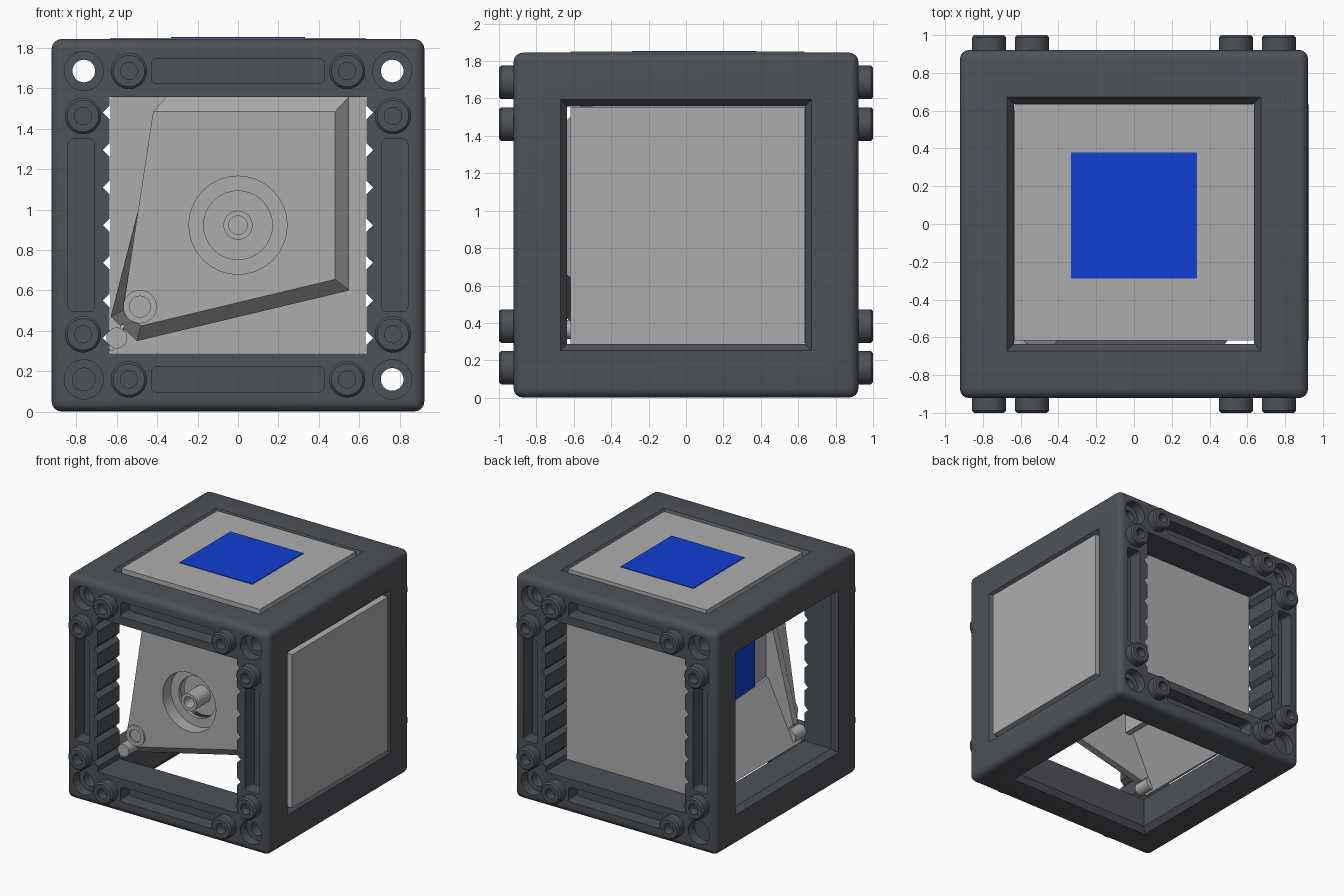
import bpy, bmesh, math
from mathutils import Matrix, Vector

if "Cube" in bpy.data.objects:
    bpy.data.objects.remove(bpy.data.objects["Cube"])

C = 0.923   # cube centre height
H = 0.922   # half size of the cube


def finish(name, bm, mat=None, smooth=True):
    bmesh.ops.recalc_face_normals(bm, faces=bm.faces[:])
    me = bpy.data.meshes.new(name)
    bm.to_mesh(me)
    bm.free()
    ob = bpy.data.objects.new(name, me)
    bpy.context.collection.objects.link(ob)
    if mat:
        me.materials.append(mat)
    if smooth:
        shade(ob)
    return ob


def select(ob):
    bpy.ops.object.select_all(action='DESELECT')
    ob.select_set(True)
    bpy.context.view_layer.objects.active = ob


def shade(ob):
    select(ob)
    bpy.ops.object.shade_smooth_by_angle(angle=math.radians(30))


def box(name, c, s, mat=None, bevel=0, seg=3, rot=None, edges=None):
    bm = bmesh.new()
    m = Matrix.Translation(c) @ (rot or Matrix()) @ Matrix.Diagonal((*s, 1))
    bmesh.ops.create_cube(bm, size=1, matrix=m)
    if bevel:
        es = [e for e in bm.edges if edges is None or
              abs((e.verts[0].co - e.verts[1].co).normalized()[edges]) > 0.9]
        bmesh.ops.bevel(bm, geom=es, offset=bevel, segments=seg, affect='EDGES', profile=0.5)
    return finish(name, bm, mat)


def loft(name, rings, mat=None):
    bm = bmesh.new()
    vs = [[bm.verts.new(p) for p in r] for r in rings]
    n = len(vs[0])
    for a, b in zip(vs, vs[1:]):
        for i in range(n):
            bm.faces.new((a[i], a[(i + 1) % n], b[(i + 1) % n], b[i]))
    bm.faces.new(vs[0])
    bm.faces.new(vs[-1][::-1])
    return finish(name, bm, mat)


def rod(name, x, z, r, y0, y1, mat=None):
    ring = [(x + r * math.cos(a), z + r * math.sin(a))
            for a in (math.tau * i / 32 for i in range(32))]
    return loft(name, [[(p, y, q) for p, q in ring] for y in (y0, y1)], mat)


def cut(ob, cutter):
    m = ob.modifiers.new('cut', 'BOOLEAN')
    m.operation, m.solver, m.object = 'DIFFERENCE', 'EXACT', cutter
    select(ob)
    bpy.ops.object.modifier_apply(modifier=m.name)
    bpy.data.objects.remove(cutter)


dark = bpy.data.materials.new('dark_grey')
dark.diffuse_color = (0.075, 0.083, 0.095, 1)
dark.use_nodes = True
dark.node_tree.nodes["Principled BSDF"].inputs["Base Color"].default_value = dark.diffuse_color
blue = bpy.data.materials.new('blue')
blue.diffuse_color = (0.005, 0.05, 0.65, 1)
blue.use_nodes = True
blue.node_tree.nodes["Principled BSDF"].inputs["Base Color"].default_value = blue.diffuse_color
grey = bpy.data.materials.new('light_grey')
grey.diffuse_color = (0.42, 0.42, 0.42, 1)
grey.use_nodes = True
grey.node_tree.nodes["Principled BSDF"].inputs["Base Color"].default_value = grey.diffuse_color

# Cube frame with square bores along all three axes
frame = box('cube_frame', (0, 0, C), (2 * H,) * 3, dark, bevel=0.05, seg=4)
for ax in range(3):
    s = [1.27] * 3
    s[ax] = 3
    cut(frame, box('bore', (0, 0, C), s))

# Chamfered window rims on the sides, top and bottom
for ax in (0, 2):
    for sg in (-1, 1):
        rings = []
        for w, d in ((0.62, H - 0.062), (0.68, H + 0.01)):
            r = []
            for a, b in ((-w, -w), (w, -w), (w, w), (-w, w)):
                p = [a, b]
                p.insert(ax, sg * d)
                r.append((p[0], p[1], p[2] + C))
            rings.append(r)
        cut(frame, loft('rim', rings))

# Zigzag teeth along the upright window edges
rot = Matrix.Rotation(math.radians(45), 4, 'Y')
for sg in (-1, 1):
    for i in range(7):
        cut(frame, box('notch', (sg * 0.632, 0, C + (i - 3) * 0.186),
                       (0.052, 3, 0.052), rot=rot))

# Slots and corner holes on front and back
for sy in (-1, 1):
    for s in (-1, 1):
        cut(frame, box('slot', (0, sy * H, C + s * 0.763), (0.855, 0.24, 0.125),
                       bevel=0.025, edges=1))
        cut(frame, box('slot', (s * 0.775, sy * H, C), (0.13, 0.24, 0.855),
                       bevel=0.025, edges=1))
        for t in (-1, 1):
            cut(frame, rod('counterbore', s * 0.763, C + t * 0.763, 0.097, sy * 0.84, sy * 1.1))
for s in (-1, 1):
    for t in (-1, 1):
        cut(frame, rod('hole', s * 0.763, C + t * 0.763, 0.056, -1.2, 1.2))
shade(frame)

# Connector pegs with a centre hole
for sy in (-1, 1):
    for s in (-1, 1):
        for t in (-1, 1):
            for x, z in ((0.54, 0.763), (0.767, 0.54)):
                px, pz = s * x, C + t * z
                ring = [(math.cos(math.tau * i / 32), math.sin(math.tau * i / 32)) for i in range(32)]
                prof = ((0.09, 0.86), (0.09, 0.988), (0.078, 1.0), (0.042, 1.0), (0.042, 0.93))
                loft('connector_peg', [[(px + r * a, sy * y, pz + r * b) for a, b in ring]
                                       for r, y in prof], dark)

# Flat panels on the right, top and back
box('right_panel', (0.897, 0.008, C), (0.06, 1.25, 1.265), grey)
box('top_panel', (0, 0.008, C + 0.897), (1.265, 1.25, 0.06), grey)
box('back_panel', (0, 0.63, C), (1.262, 0.05, 1.262), grey)
box('top_screen', (0, 0.045, 1.85), (0.665, 0.665, 0.01), blue)

# Bevelled front plate
face = [(-0.42, 1.485), (0.48, 1.485), (0.48, 0.655), (-0.48, 0.425), (-0.57, 0.5)]
rim = [(-0.35, 1.56), (0.55, 1.56), (0.55, 0.6), (-0.5, 0.35), (-0.63, 0.47)]
plate = loft('front_plate', [[(x, y, z) for x, z in pts]
                             for pts, y in ((face, -0.635), (rim, -0.56), (rim, -0.50))], grey)
cut(plate, rod('motor_hole', 0, C, 0.243, -0.8, -0.53))
cut(plate, rod('motor_step', 0, C, 0.17, -0.8, -0.4))
shade(plate)

# Motor hub and shaft behind the hole, screw bosses in the corner
rod('motor_hub', 0, C, 0.172, -0.46, -0.3, grey)
shaft = rod('motor_shaft', 0, C, 0.072, -0.64, -0.4, grey)
cut(shaft, rod('shaft_hole', 0, C, 0.046, -0.8, -0.5))
shade(shaft)
boss = rod('screw_boss', -0.485, 0.52, 0.083, -0.65, -0.5, grey)
cut(boss, rod('boss_hole', -0.485, 0.52, 0.052, -0.8, -0.55))
shade(boss)
rod('corner_pin', -0.6, 0.365, 0.052, -0.64, -0.5, grey)

# Inner sloping shelf and the screen standing behind it
loft('inner_slope', [[(x - d, y, z) for x, y, z in
                      ((-0.62, -0.6, 0.3), (-0.62, 0.6, 0.3), (-0.38, 0.3, 0.75), (-0.38, -0.5, 0.8))]
                     for d in (0, 0.02)], grey)
box('inner_wall', (-0.355, -0.1, 1.12), (0.05, 0.8, 0.8), grey)
box('inner_screen', (-0.388, 0.0, 1.1), (0.015, 0.665, 0.665), blue)
